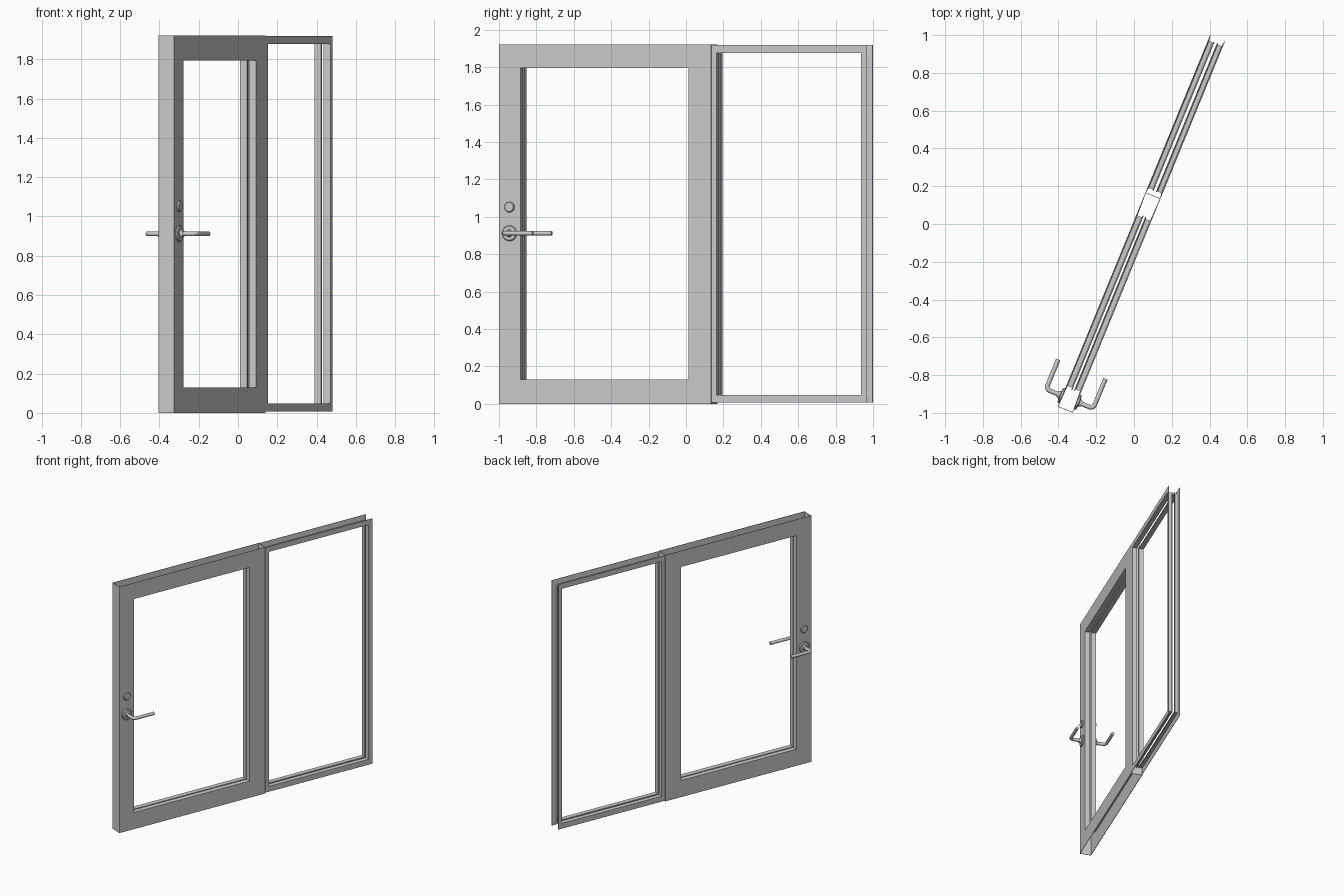
import bpy, bmesh, math
from mathutils import Matrix, Vector

if "Cube" in bpy.data.objects:
    bpy.data.objects.remove(bpy.data.objects["Cube"])

# Everything is modelled along local X, then turned to the door's angle
ROT = Matrix.Rotation(math.radians(67.7), 4, 'Z')
PLACE = ROT @ Matrix.Translation((0, -0.036, 0))
HALF = 0.043          # half the frame depth
WALL = 0.003          # sheet thickness


def add_object(name, bm):
    mesh = bpy.data.meshes.new(name)
    bm.to_mesh(mesh)
    bm.free()
    ob = bpy.data.objects.new(name, mesh)
    bpy.context.collection.objects.link(ob)
    ob.matrix_world = PLACE
    return ob


def hollow_frame(name, outer, inner, slit, lip):
    """Hollow frame, open outward, with a glazing slit round the opening.
    outer / inner = (x0, x1, z0, z1)."""
    def grow(r, d):
        return (r[0] - d, r[1] + d, r[2] - d, r[3] + d)
    steps = [(outer, -HALF), (inner, -HALF), (inner, -slit / 2),
             (grow(inner, lip), -slit / 2)]
    bm = bmesh.new()
    loops = []
    for (x0, x1, z0, z1), y in steps:
        loops.append([bm.verts.new((x, y, z)) for x, z in
                      ((x0, z0), (x1, z0), (x1, z1), (x0, z1))])
    for a, b in zip(loops, loops[1:]):
        for i in range(4):
            j = (i + 1) % 4
            bm.faces.new((a[i], a[j], b[j], b[i]))
    ob = add_object(name, bm)
    mirror = ob.modifiers.new("both_faces", 'MIRROR')
    mirror.use_axis = (False, True, False)
    mirror.use_mirror_merge = False
    solid = ob.modifiers.new("sheet", 'SOLIDIFY')
    solid.thickness = WALL
    solid.offset = -1
    solid.use_even_offset = True
    return ob


def box(name, x0, x1, z0, z1):
    bm = bmesh.new()
    bmesh.ops.create_cube(bm, size=1)
    for v in bm.verts:
        v.co = Vector(((x0 + x1) / 2 + v.co.x * (x1 - x0), v.co.y * 2 * HALF,
                       (z0 + z1) / 2 + v.co.z * (z1 - z0)))
    return add_object(name, bm)


def lathe(name, x, z, side, profile, n=32):
    """Round fitting turned about the local Y axis; profile = (radius, depth)."""
    bm = bmesh.new()
    rings = []
    for r, d in profile:
        rings.append([bm.verts.new((x + r * math.cos(2 * math.pi * i / n),
                                    side * (HALF + d),
                                    z + r * math.sin(2 * math.pi * i / n)))
                      for i in range(n)])
    for a, b in zip(rings, rings[1:]):
        for i in range(n):
            j = (i + 1) % n
            bm.faces.new((a[i], a[j], b[j], b[i]))
    bm.faces.new(rings[0])
    bm.faces.new(rings[-1])
    bmesh.ops.recalc_face_normals(bm, faces=bm.faces)
    smooth(add_object(name, bm))


def smooth(ob):
    bpy.ops.object.select_all(action='DESELECT')
    ob.select_set(True)
    bpy.context.view_layer.objects.active = ob
    bpy.ops.object.shade_smooth_by_angle(angle=math.radians(35))


def lever(name, x, z, side):
    """Bent round bar: out from the door, then along it."""
    reach, bend = 0.135, 0.022
    pts = [(x, side * HALF)]
    for k in range(7):
        a = math.pi / 2 * k / 6
        pts.append((x + bend * (1 - math.cos(a)),
                    side * (reach - bend + bend * math.sin(a))))
    pts.append((-0.816, side * reach))
    cu = bpy.data.curves.new(name, 'CURVE')
    cu.dimensions = '3D'
    cu.bevel_depth = 0.012
    cu.bevel_resolution = 4
    cu.use_fill_caps = True
    sp = cu.splines.new('POLY')
    sp.points.add(len(pts) - 1)
    for p, (px, py) in zip(sp.points, pts):
        p.co = (px, py, z, 1)
    ob = bpy.data.objects.new(name, cu)
    bpy.context.collection.objects.link(ob)
    ob.matrix_world = PLACE
    bpy.ops.object.select_all(action='DESELECT')
    ob.select_set(True)
    bpy.context.view_layer.objects.active = ob
    bpy.ops.object.convert(target='MESH')
    smooth(bpy.context.view_layer.objects.active)


# Door leaf: wide hollow stiles and rails, closed at both ends
hollow_frame("door_leaf", (-1.048, 0.178, 0, 1.92),
             (-0.924, 0.046, 0.13, 1.795), 0.010, 0.014)
box("door_lock_edge", -1.048, -1.048 + WALL, 0, 1.92)
box("door_hinge_edge", 0.178 - WALL, 0.178, 0, 1.92)

# Side window: slim channel frame, open outward
hollow_frame("side_window_frame", (0.179, 1.077, 0.006, 1.918),
             (0.209, 1.045, 0.048, 1.877), 0.014, 0.008)

# Handles and locks on both faces
HX = -0.986
for side, label in ((-1, "front"), (1, "back")):
    lathe(label + "_handle_rosette", HX, 0.912, side,
          [(0.042, 0), (0.042, 0.006), (0.037, 0.011),
           (0.02, 0.012), (0.017, 0.026)])
    lathe(label + "_lock_cylinder", HX, 1.052, side,
          [(0.028, 0), (0.028, 0.008), (0.024, 0.013), (0.016, 0.014)])
    lever(label + "_lever", HX, 0.912, side)
